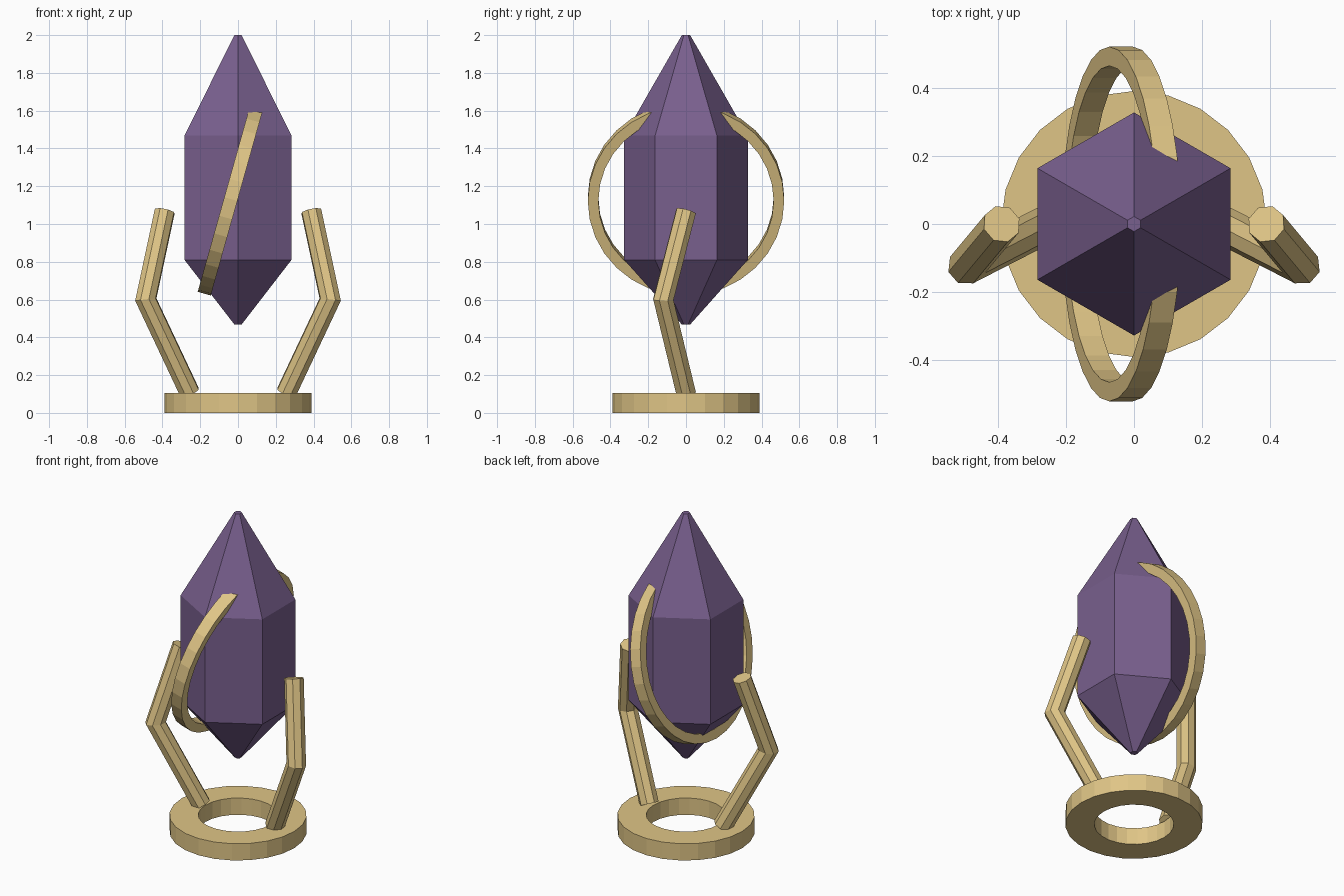
import bpy, bmesh
from math import sin, cos, pi, radians
from mathutils import Vector, Matrix

if "Cube" in bpy.data.objects:
    bpy.data.objects.remove(bpy.data.objects["Cube"])


def material(name, color):
    m = bpy.data.materials.new(name)
    m.diffuse_color = color
    m.use_nodes = True
    m.node_tree.nodes["Principled BSDF"].inputs["Base Color"].default_value = m.diffuse_color
    return m


gold = material("gold", (0.74, 0.56, 0.24, 1))
purple = material("purple_crystal", (0.19, 0.115, 0.27, 1))


def make_object(name, rings, mat, closed=False):
    """Bridge successive rings of points; cap the ends or close into a loop."""
    bm = bmesh.new()
    loops = [[bm.verts.new(p) for p in ring] for ring in rings]
    pairs = list(zip(loops, loops[1:]))
    if closed:
        pairs.append((loops[-1], loops[0]))
    else:
        bm.faces.new(loops[0])
        bm.faces.new(loops[-1])
    for a, b in pairs:
        for i in range(len(a)):
            j = (i + 1) % len(a)
            bm.faces.new((a[i], a[j], b[j], b[i]))
    bmesh.ops.recalc_face_normals(bm, faces=bm.faces)
    mesh = bpy.data.meshes.new(name)
    bm.to_mesh(mesh)
    bm.free()
    mesh.materials.append(mat)
    obj = bpy.data.objects.new(name, mesh)
    bpy.context.collection.objects.link(obj)
    return obj


def circle(r, z, n, start=0.0):
    return [Vector((r * cos(start + 2 * pi * i / n), r * sin(start + 2 * pi * i / n), z))
            for i in range(n)]


def band(name, r_in, r_out, z0, z1, n, mat):
    """Flat-sided ring with a rectangular section."""
    section = [(r_out, z0), (r_out, z1), (r_in, z1), (r_in, z0)]
    return make_object(name, [circle(r, z, n) for r, z in section], mat, closed=True)


def prong(name, path, r, n, mat):
    """Straight-sided tube along a path, mitred at the bends."""
    pts = [Vector(p) for p in path]
    dirs = [(b - a).normalized() for a, b in zip(pts, pts[1:])]
    x = Vector((1, 0, 0))
    x = (x - dirs[0] * x.dot(dirs[0])).normalized()
    y = dirs[0].cross(x)
    rings = [[pts[0] + x * c.x + y * c.y for c in circle(r, 0, n, pi / n)]]
    for k, d in enumerate(dirs):
        normal = d + dirs[k + 1] if k + 1 < len(dirs) else d
        rings.append([p + d * ((pts[k + 1] - p).dot(normal) / d.dot(normal))
                      for p in rings[-1]])
    return make_object(name, rings, mat)


# Base ring
band("base_ring", 0.226, 0.39, 0.0, 0.105, 24, gold)

# Six-sided crystal
profile = [(0.022, 0.468), (0.327, 0.81), (0.327, 1.468), (0.022, 2.0)]
make_object("crystal", [circle(r, z, 6, pi / 2) for r, z in profile], purple)

# Tilted hoop around the crystal
hoop = band("hoop", 0.464, 0.52, -0.036, 0.036, 32, gold)
hoop.data.transform(Matrix.Translation((-0.038, 0, 1.132)) @
                    Matrix.Rotation(radians(90 + 15.7), 4, 'Y'))

# Pair of bent prongs
for side, s in (("right", 1), ("left", -1)):
    path = [(s * 0.255, 0, 0.106), (s * 0.488, -0.12, 0.6), (s * 0.388, 0, 1.067)]
    prong(side + "_prong", path, 0.056, 8, gold)
